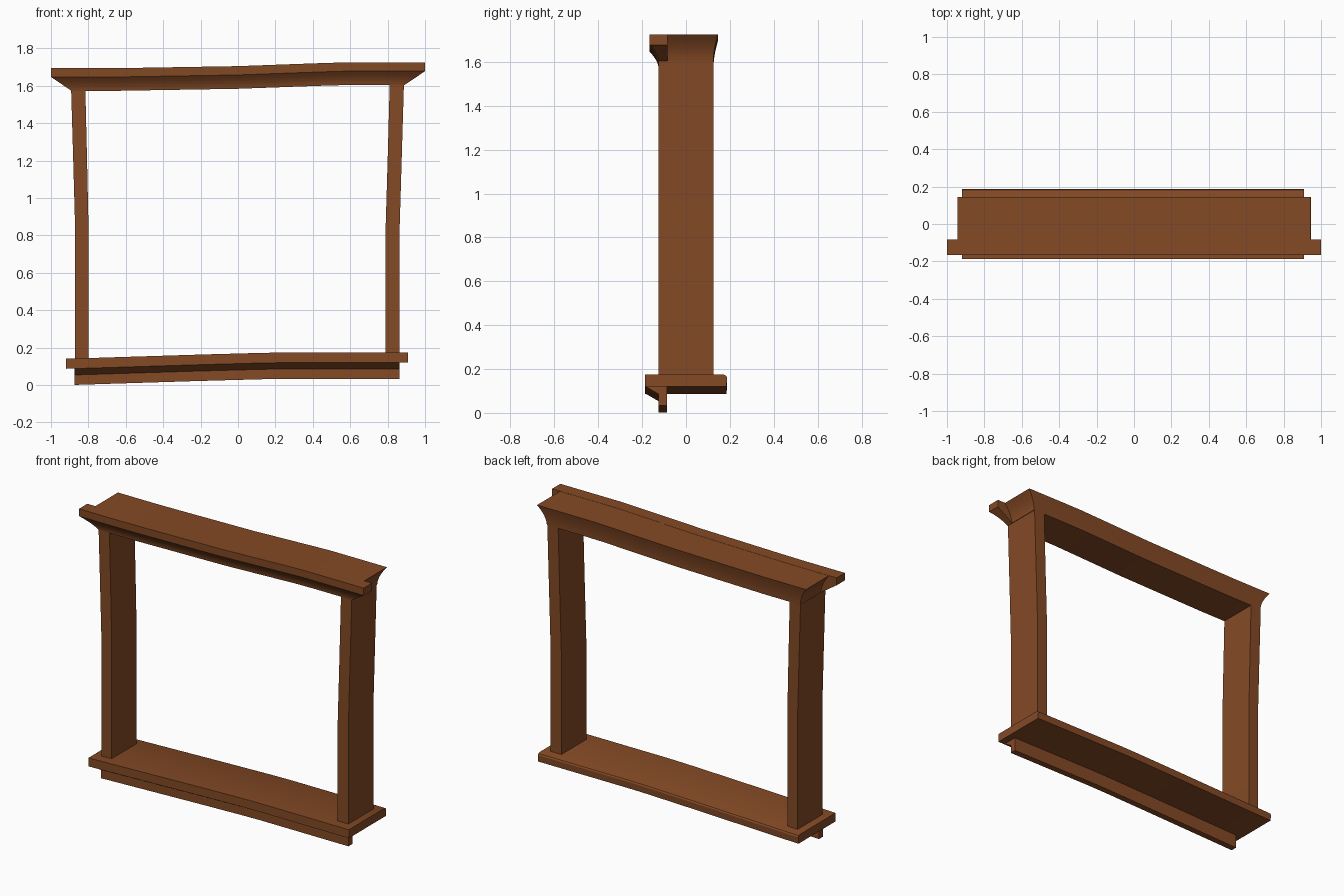
import bpy, bmesh, math

if "Cube" in bpy.data.objects:
    bpy.data.objects.remove(bpy.data.objects["Cube"])

wood = bpy.data.materials.new("warm brown wood")
wood.diffuse_color = (0.231, 0.068, 0.0185, 1)
wood.use_nodes = True
wood.node_tree.nodes["Principled BSDF"].inputs["Base Color"].default_value = wood.diffuse_color


def bend(points):
    """Piecewise linear height offset along x."""
    def f(x):
        if x <= points[0][0]:
            return points[0][1]
        for (xa, a), (xb, b) in zip(points, points[1:]):
            if x <= xb:
                return a + (b - a) * (x - xa) / (xb - xa)
        return points[-1][1]
    return f


def flat(x):
    return 0.0


def board(name, levels, cuts=1, lift=flat):
    """Stack of rectangles (z, x0, x1, y0, y1), cut along x and lifted."""
    bm = bmesh.new()
    rings = []
    for z, x0, x1, y0, y1 in levels:
        xs = [x0 + (x1 - x0) * i / cuts for i in range(cuts + 1)]
        ring = [bm.verts.new((x, y0, z + lift(x))) for x in xs]
        ring += [bm.verts.new((x, y1, z + lift(x))) for x in reversed(xs)]
        rings.append(ring)
    n = len(rings[0])
    for a, b in zip(rings, rings[1:]):
        for i in range(n):
            j = (i + 1) % n
            bm.faces.new((a[i], a[j], b[j], b[i]))
    for ring in (rings[0], rings[-1]):
        for i in range(cuts):
            bm.faces.new((ring[i], ring[i + 1], ring[n - 2 - i], ring[n - 1 - i]))
    bmesh.ops.recalc_face_normals(bm, faces=bm.faces)
    me = bpy.data.meshes.new(name)
    bm.to_mesh(me)
    bm.free()
    me.materials.append(wood)
    ob = bpy.data.objects.new(name, me)
    bpy.context.collection.objects.link(ob)
    bpy.ops.object.select_all(action='DESELECT')
    ob.select_set(True)
    bpy.context.view_layer.objects.active = ob
    bpy.ops.object.shade_smooth_by_angle(angle=math.radians(30))
    return ob


sag_low = bend([(-0.9, 0), (-0.55, 0.011), (-0.2, 0.022), (0.2, 0.033)])
sag_high = bend([(-0.65, 0), (0, 0.011), (0.3, 0.022), (0.55, 0.031)])

# Sill with a softened back edge
board("sill", [(0.087, -0.92, 0.91, -0.187, 0.185),
               (0.128, -0.92, 0.91, -0.187, 0.187),
               (0.137, -0.92, 0.91, -0.187, 0.182),
               (0.141, -0.92, 0.91, -0.187, 0.173)], 14, sag_low)

# Apron strip under the front of the sill
board("apron", [(0.0, -0.874, 0.864, -0.126, -0.086),
                (0.053, -0.874, 0.864, -0.126, -0.086),
                (0.088, -0.874, 0.864, -0.186, -0.086)], 14, sag_low)

# Side posts, leaning outward in their upper half
board("left_post", [(0.13, -0.872, -0.80, -0.125, 0.125),
                    (0.88, -0.872, -0.80, -0.125, 0.125),
                    (1.2, -0.881, -0.807, -0.125, 0.125),
                    (1.575, -0.892, -0.816, -0.125, 0.125)])
board("right_post", [(0.16, 0.788, 0.863, -0.125, 0.125),
                     (0.80, 0.788, 0.863, -0.125, 0.125),
                     (1.2, 0.800, 0.875, -0.125, 0.125),
                     (1.605, 0.811, 0.887, -0.125, 0.125)])

# Head beam, flaring with a hollow curve at the ends and back
levels = []
for i in range(7):
    t = i / 6
    c = t ** 1.8
    hx = 0.89 + 0.055 * c
    levels.append((1.573 + 0.12 * t, -hx, hx, -0.09, 0.125 + 0.02 * c))
board("head_beam", levels, 14, sag_high)

# Front crown moulding, hollow on its face with splayed ends
levels = []
for i in range(6):
    t = i / 5
    hx = 0.89 + 0.11 * t
    levels.append((1.573 + 0.074 * t, -hx, hx, -0.125 - 0.041 * t ** 1.7, -0.084))
levels.append((1.694, -1.0, 1.0, -0.167, -0.084))
board("crown_moulding", levels, 14, sag_high)
